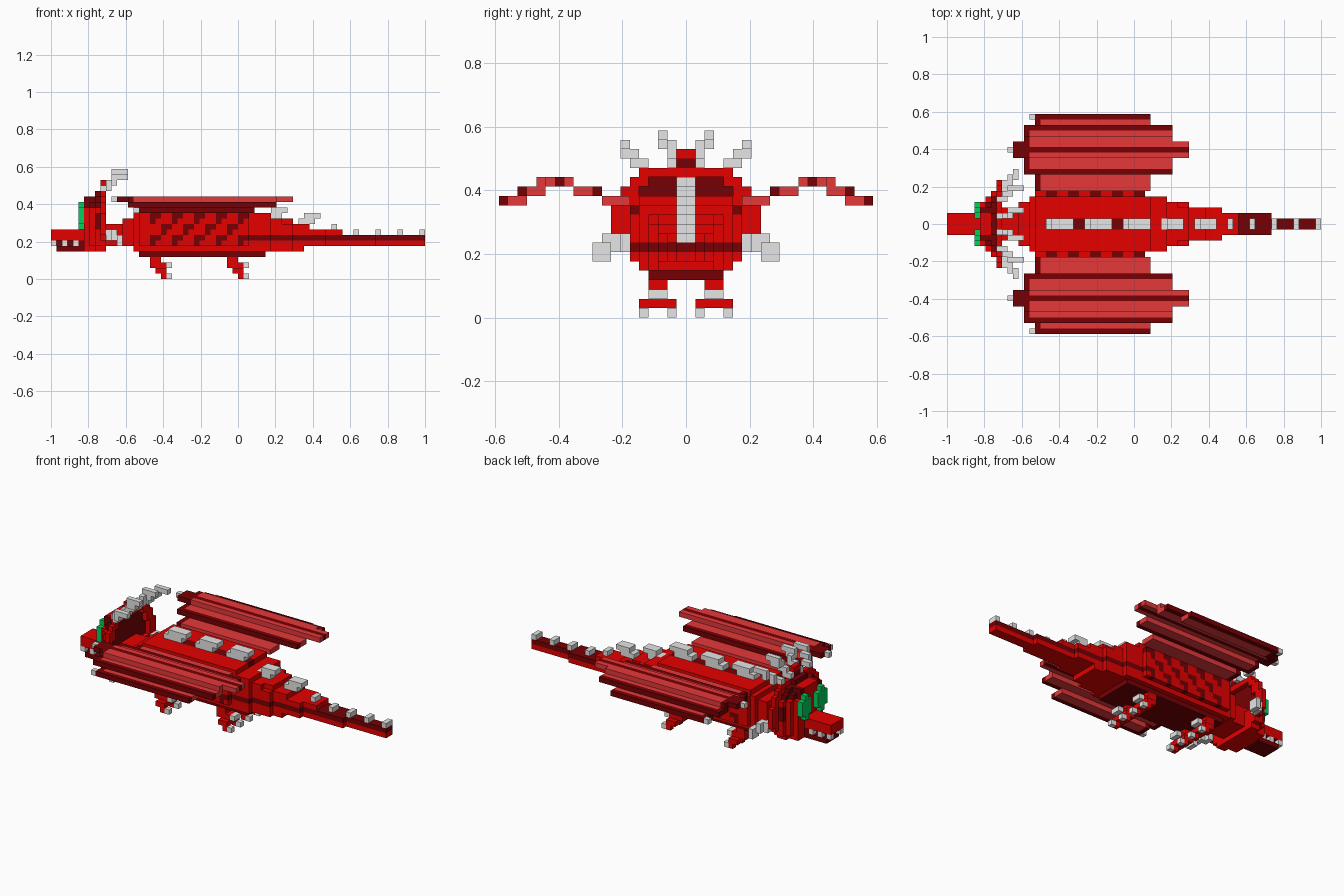
import bpy, bmesh

if "Cube" in bpy.data.objects:
    bpy.data.objects.remove(bpy.data.objects["Cube"])

V = 2 / 68          # block size; the grid is 68 x 40 x 20 blocks
COLS = {"red": (0.79, 0.0, 0.0), "dark_red": (0.18, 0.0, 0.001),
        "membrane_red": (0.79, 0.04, 0.042), "bone_grey": (0.79, 0.79, 0.79),
        "eye_green": (0.0, 0.64, 0.11)}
R, D, M, G, E = COLS
mats = {}
for name, c in COLS.items():
    mats[name] = bpy.data.materials.new(name)
    mats[name].diffuse_color = (*c, 1)
grid = {}           # block -> (part, colour); later fills replace earlier ones


def fill(part, col, i0, i1, j0, j1, k0, k1):
    """Fill a box of blocks and its mirror image across y."""
    for i in range(i0, i1):
        for j in range(j0, j1):
            for k in range(k0, k1):
                for jj in (j, -1 - j):
                    if col is None:
                        grid.pop((i, jj, k), None)
                    else:
                        grid[i, jj, k] = (part, col)


# Belly, torso and neck
fill("body", D, 16, 39, 0, 4, 4, 5)
fill("body", R, 15, 40, 0, 5, 5, 12)
fill("body", R, 16, 37, 0, 5, 12, 13)
fill("body", R, 13, 15, 0, 4, 6, 11)
fill("neck", R, 10, 13, 0, 3, 6, 10)
fill("body", D, 16, 40, 4, 5, 7, 8)
# Flank scales: staggered dark notches in a red layer
fill("scales", R, 16, 36, 5, 6, 6, 12)
for k in range(6, 12):
    for i in range(18, 36):
        if (i + 2 * (k // 2)) % 4 < (2 if k % 2 else 1):
            fill("scales", D, i, i + 1, 5, 6, k, k + 1)

# Tail, tapering in steps
for i0, i1, w, k0, k1 in ((40, 44, 4, 5, 11), (44, 46, 3, 5, 10), (46, 47, 3, 6, 10),
                          (47, 50, 3, 6, 9), (50, 53, 2, 6, 9), (53, 59, 2, 6, 8),
                          (59, 68, 1, 6, 8)):
    fill("tail", R, i0, i1, 0, w, k0, k1)
    fill("tail", D, i0, i1, 0, w, 7, 8)
fill("tail", None, 42, 44, 3, 4, 10, 11)

# Spine strip and back plates
fill("spine_strip", D, 18, 37, 0, 1, 12, 13)
for i, k, n in ((18, 13, 5), (25, 13, 5), (32, 13, 5), (39, 11, 4), (45, 10, 4)):
    fill("back_plates", G, i, i + n - 1, 0, 1, k, k + 1)
    fill("back_plates", G, i + 1, i + n, 0, 1, k + 1, k + 2)
for i in (51, 55, 59, 63, 67):
    k = 9 if i < 53 else 8
    fill("tail_spikes", G, i, i + 1, 0, 1, k, k + 1)

# Head: stacked layers that widen backwards into a frill
layers = {6: ((4, 5, 13), (3, 13, 15)),
          7: ((5, 6, 13), (4, 5, 14), (3, 14, 15)),
          8: ((6, 6, 13), (5, 5, 14), (4, 14, 15), (2, 15, 16)),
          9: ((8, 8, 12), (7, 7, 14), (6, 6, 15), (5, 5, 16), (2, 16, 17), (1, 17, 18))}
for i, rows in layers.items():
    for w, k0, k1 in rows:
        fill("head", R, i, i + 1, 0, w, k0, k1)
# Dark brows along the upper edges
for i, w in ((6, 3), (7, 3), (8, 4)):
    fill("head", D, i, i + 1, 2, w + 1 if i == 7 else w, 13, 14)
    fill("head", D, i, i + 1, 2, w, 14, 15)
fill("head", D, 8, 9, 0, 2, 15, 16)
fill("head", D, 9, 10, 0, 2, 16, 17)
# Hollow dark back of the frill
for w, k0, k1 in ((6, 9, 12), (5, 12, 14), (4, 14, 15)):
    fill("head", None, 9, 10, 0, w, k0, k1)
    fill("frill_back", D, 8, 9, 0, w, k0, k1)
fill("neck", R, 9, 10, 0, 3, 6, 10)

# Snout, jaw, teeth and eyes
fill("snout", R, 0, 6, 0, 2, 7, 9)
fill("jaw", D, 1, 6, 0, 2, 5, 6)
fill("jaw", D, 1, 6, 0, 1, 6, 7)
fill("jaw", D, 5, 6, 0, 2, 6, 7)
for i in (0, 2, 4):
    fill("teeth", G, i, i + 1, 1, 2, 6, 7)
fill("eyes", E, 5, 6, 2, 3, 9, 14)
fill("eyes", E, 5, 6, 1, 4, 10, 13)

# Inner horns, outer horns and cheek spikes
for i0, i1, j, k0, k1 in ((9, 10, 1, 16, 17), (10, 11, 1, 16, 18), (11, 12, 1, 17, 19),
                          (12, 13, 2, 18, 20), (13, 14, 2, 19, 20), (11, 12, 2, 18, 20)):
    fill("inner_horns", G, i0, i1, j, j + 1, k0, k1)
for i0, i1, j, k0, k1 in ((9, 10, 4, 16, 17), (10, 11, 5, 16, 18), (10, 11, 4, 16, 17),
                          (11, 12, 6, 17, 18), (11, 14, 6, 18, 19), (11, 12, 5, 17, 18)):
    fill("outer_horns", G, i0, i1, j, j + 1, k0, k1)
fill("cheek_spikes", G, 10, 11, 6, 8, 7, 9)
fill("cheek_spikes", G, 11, 12, 7, 9, 7, 9)
fill("cheek_spikes", G, 12, 13, 8, 10, 6, 8)

# Legs with heel and toe claws
for part, i in (("front_legs", 18), ("hind_legs", 32)):
    fill(part, R, i, i + 2, 2, 4, 3, 4)
    fill(part, R, i, i + 3, 2, 4, 2, 3)
    fill(part, G, i + 3, i + 4, 2, 4, 2, 3)
    fill(part, R, i + 1, i + 3, 1, 5, 1, 2)
    for j in (1, 4):
        fill(part, R, i + 2, i + 3, j, j + 1, 0, 1)
        fill(part, G, i + 3, i + 4, j, j + 1, 0, 1)

# Wings: stepped membrane strips (j range, level, x range) with dark leading edge
for j0, j1, k, i0, i1 in ((6, 9, 12, 16, 37), (9, 12, 13, 14, 41), (12, 15, 14, 12, 44),
                          (15, 16, 14, 14, 41), (15, 18, 13, 14, 41), (17, 20, 12, 16, 37)):
    fill("wings", M, i0, i1, j0, j1, k, k + 1)
    fill("wings", D, i0, 15 if i0 < 16 else 17, j0, j1, k, k + 1)
# Dark wing fingers and claws
for j, k, i0, i1 in ((9, 13, 14, 41), (13, 14, 12, 44), (17, 13, 14, 41), (19, 12, 16, 37)):
    fill("wings", D, i0, i1, j, j + 1, k, k + 1)
fill("wing_claws", G, 15, 16, 19, 20, 12, 13)
fill("wing_claws", G, 11, 12, 13, 14, 14, 15)

# Turn the blocks of each part into a mesh of exposed faces
for part in sorted({p for p, _ in grid.values()}):
    bm = bmesh.new()
    mesh = bpy.data.meshes.new(part)
    used = sorted({c for p, c in grid.values() if p == part})
    for c in used:
        mesh.materials.append(mats[c])
    for cell, (p, c) in grid.items():
        if p != part:
            continue
        for ax in range(3):
            for s in (0, 1):
                nb = list(cell)
                nb[ax] += 2 * s - 1
                if tuple(nb) in grid:
                    continue
                quad = []
                for a, b in ((0, 0), (1, 0), (1, 1), (0, 1)):
                    q = list(cell)
                    q[ax] += s
                    q[(ax + 1) % 3] += a
                    q[(ax + 2) % 3] += b
                    quad.append(bm.verts.new(((q[0] - 34) * V, q[1] * V, q[2] * V)))
                f = bm.faces.new(quad if s else quad[::-1])
                f.material_index = used.index(c)
    bmesh.ops.remove_doubles(bm, verts=bm.verts, dist=0.001)
    bm.to_mesh(mesh)
    bm.free()
    bpy.context.collection.objects.link(bpy.data.objects.new(part, mesh))

for m in bpy.data.materials:
    if m.users and not m.is_grease_pencil:
        m.use_nodes = True
        m.node_tree.nodes["Principled BSDF"].inputs["Base Color"].default_value = m.diffuse_color
